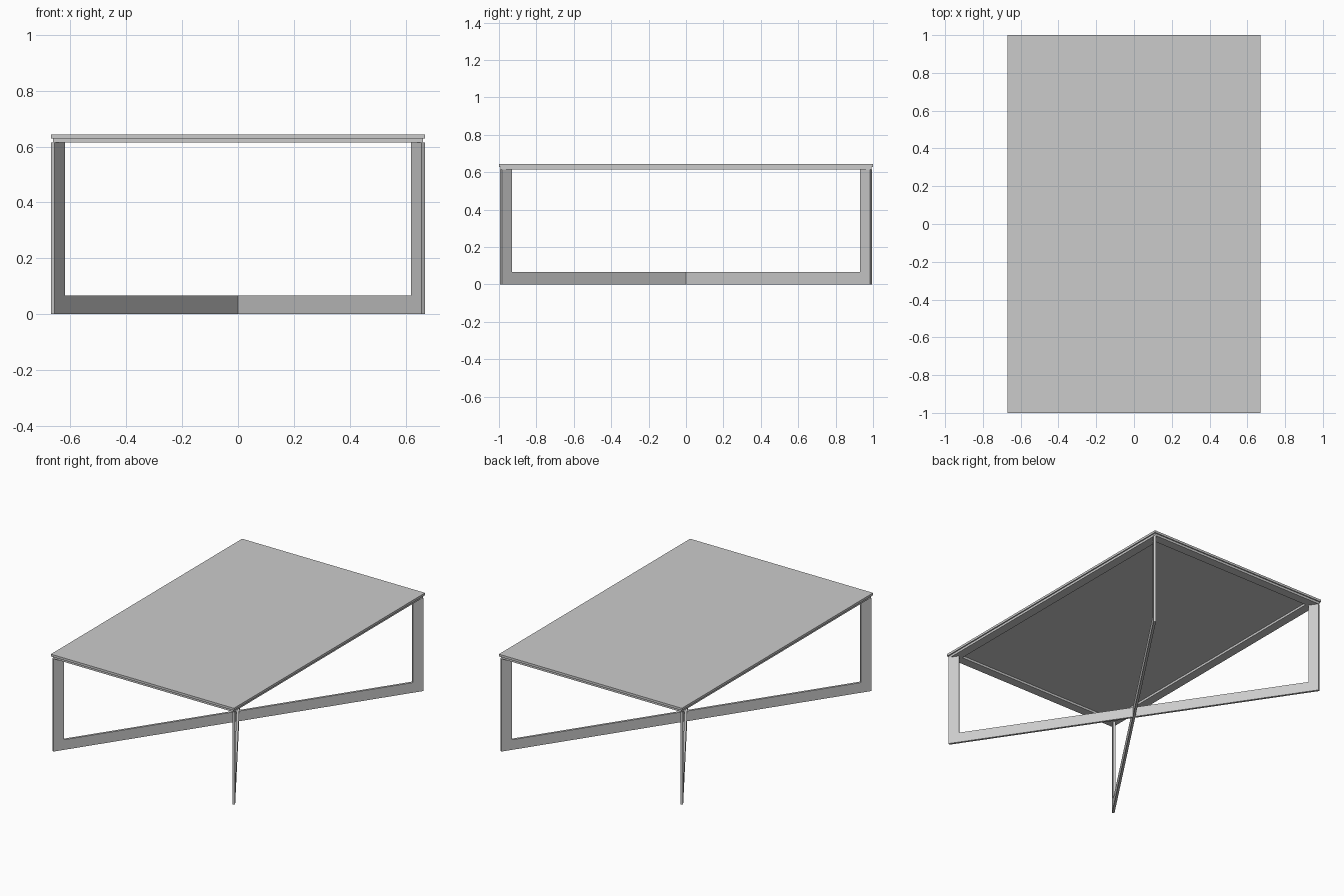
import bpy, bmesh
from math import atan2
from mathutils import Matrix

if "Cube" in bpy.data.objects:
    bpy.data.objects.remove(bpy.data.objects["Cube"], do_unlink=True)

grey = bpy.data.materials.new("light grey")
grey.use_nodes = True
colour = (0.6, 0.6, 0.6, 1)
grey.diffuse_color = colour
grey.node_tree.nodes["Principled BSDF"].inputs["Base Color"].default_value = colour

HALF_X, HALF_Y = 0.67, 1.0
TOP, SLAB, RIM = 0.644, 0.015, 0.015
RIM_TOP = TOP - SLAB
RIM_BASE = RIM_TOP - RIM


def make_object(name, bm):
    bmesh.ops.recalc_face_normals(bm, faces=bm.faces)
    mesh = bpy.data.meshes.new(name)
    bm.to_mesh(mesh)
    bm.free()
    mesh.materials.append(grey)
    obj = bpy.data.objects.new(name, mesh)
    bpy.context.collection.objects.link(obj)
    return obj


def extrude_loop(name, outline, offset):
    """Extrude a band of quads, given as point lists, along an offset."""
    bm = bmesh.new()
    for quad in outline:
        bm.faces.new([bm.verts.new(p) for p in quad])
    bmesh.ops.remove_doubles(bm, verts=bm.verts, dist=1e-5)
    grown = bmesh.ops.extrude_face_region(bm, geom=bm.faces[:], use_keep_orig=True)
    moved = [v for v in grown["geom"] if isinstance(v, bmesh.types.BMVert)]
    bmesh.ops.translate(bm, verts=moved, vec=offset)
    return make_object(name, bm)


def rectangle(x, y, z):
    return [(-x, -y, z), (x, -y, z), (x, y, z), (-x, y, z)]


# Thin table top
extrude_loop("table_top", [rectangle(HALF_X, HALF_Y, RIM_TOP)], (0, 0, SLAB))

# Mitred rim under the top
INSET, WIDTH = 0.008, 0.06
outer = rectangle(HALF_X - INSET, HALF_Y - INSET, RIM_BASE)
inner = rectangle(HALF_X - INSET - WIDTH, HALF_Y - INSET - WIDTH, RIM_BASE)
bands = [[outer[i], outer[(i + 1) % 4], inner[(i + 1) % 4], inner[i]] for i in range(4)]
extrude_loop("top_rim", bands, (0, 0, RIM))

# Two crossing U-shaped frames made of flat bar
BAR, THICK = 0.067, 0.015
REACH = (HALF_X ** 2 + HALF_Y ** 2) ** 0.5 - 0.013
t = THICK / 2
for name, side in (("left_diagonal_frame", 1), ("right_diagonal_frame", -1)):
    a, b = REACH, REACH - BAR
    u_shape = [
        [(-a, -t, 0), (-b, -t, 0), (-b, -t, BAR), (-a, -t, BAR)],
        [(-b, -t, 0), (b, -t, 0), (b, -t, BAR), (-b, -t, BAR)],
        [(b, -t, 0), (a, -t, 0), (a, -t, BAR), (b, -t, BAR)],
        [(-a, -t, BAR), (-b, -t, BAR), (-b, -t, RIM_BASE), (-a, -t, RIM_BASE)],
        [(b, -t, BAR), (a, -t, BAR), (a, -t, RIM_BASE), (b, -t, RIM_BASE)],
    ]
    frame = extrude_loop(name, u_shape, (0, THICK, 0))
    frame.data.transform(Matrix.Rotation(atan2(HALF_Y, side * HALF_X), 4, "Z"))
